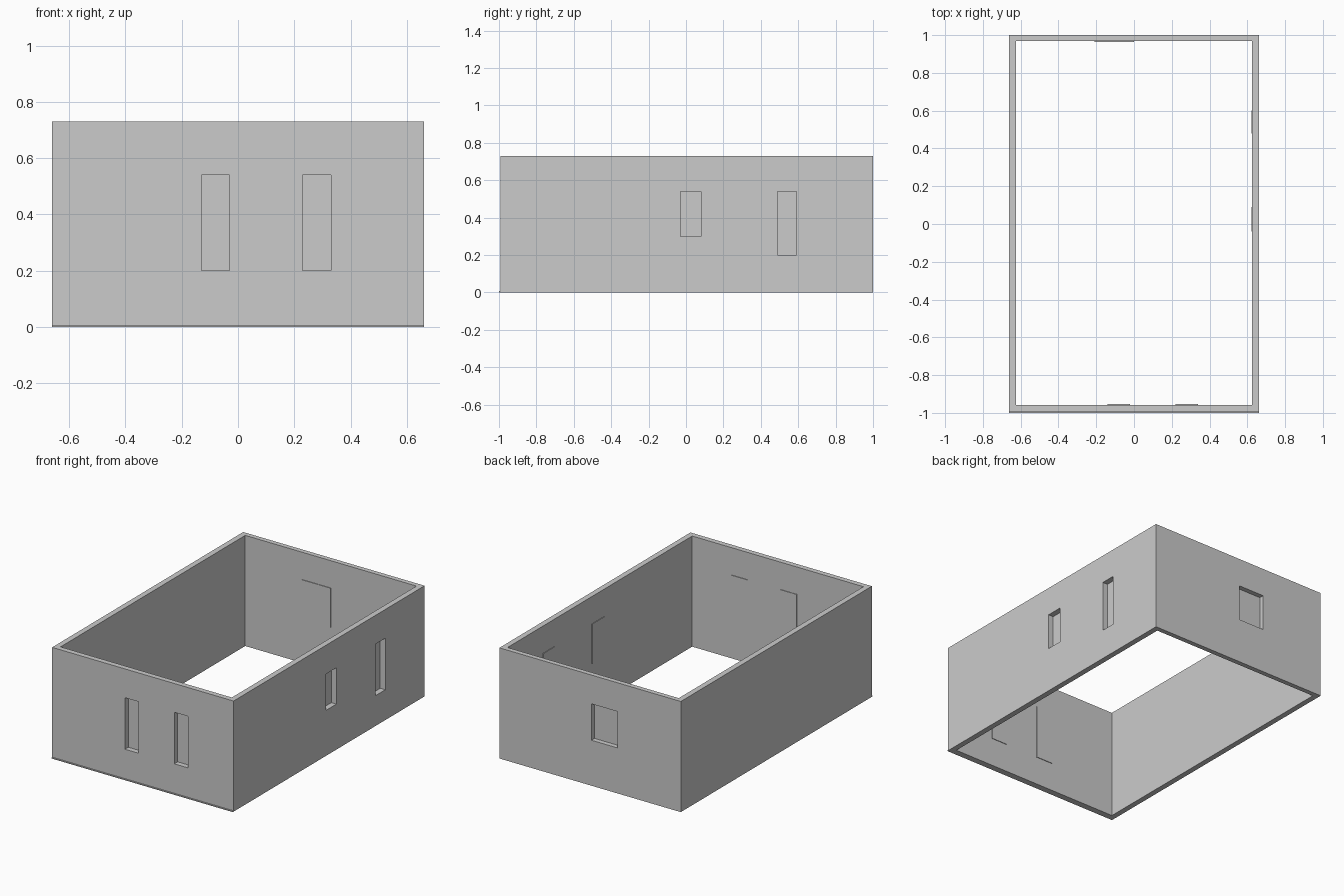
import bpy
from mathutils import Vector

default_cube = bpy.data.objects.get("Cube")
if default_cube:
    bpy.data.objects.remove(default_cube, do_unlink=True)

# One plain plaster grey
GREY = (0.6, 0.6, 0.6, 1.0)
plaster = bpy.data.materials.new("plaster_grey")
plaster.use_nodes = True
plaster.diffuse_color = GREY
plaster.node_tree.nodes["Principled BSDF"].inputs["Base Color"].default_value = GREY


def box(name, low, high):
    """Axis-aligned box between two corners."""
    low, high = Vector(low), Vector(high)
    bpy.ops.mesh.primitive_cube_add(size=1)
    obj = bpy.context.object
    obj.name = name
    for v in obj.data.vertices:
        v.co = [(a + b) / 2 + c * (b - a) for a, b, c in zip(low, high, v.co)]
    obj.data.materials.append(plaster)
    return obj


def cut(target, low, high):
    """Subtract a box from the target."""
    cutter = box("cutter", low, high)
    cutter.hide_render = True
    mod = target.modifiers.new("opening", "BOOLEAN")
    mod.operation = "DIFFERENCE"
    mod.solver = "EXACT"
    mod.object = cutter
    bpy.context.view_layer.objects.active = target
    bpy.ops.object.modifier_apply(modifier=mod.name)
    bpy.data.objects.remove(cutter, do_unlink=True)


# Overall sizes
X_OUT, X_IN = 0.662, 0.625
FRONT_OUT, FRONT_IN = -0.992, -0.957
BACK_IN, BACK_OUT = 0.968, 1.0
HEIGHT = 0.73
PANE, LAP = 0.004, 0.01

# Open-topped, open-bottomed walls
walls = box("walls", (-X_OUT, FRONT_OUT, 0), (X_OUT, BACK_OUT, HEIGHT))
cut(walls, (-X_IN, FRONT_IN, -1), (X_IN, BACK_IN, 1))

# Low lip along the foot of the front wall
box("front_base_lip", (-X_OUT, -1.0, 0), (X_OUT, FRONT_OUT, 0.006))

# Windows: name, wall axis, outside, inside, span along the wall, bottom, top
windows = [
    ("front_window_right", "y", FRONT_OUT, FRONT_IN, -0.13, -0.03, 0.2, 0.54),
    ("front_window_left", "y", FRONT_OUT, FRONT_IN, 0.23, 0.33, 0.2, 0.54),
    ("back_window", "y", BACK_OUT, BACK_IN, -0.2, -0.01, 0.3, 0.54),
    ("left_window_small", "x", X_OUT, X_IN, -0.03, 0.08, 0.3, 0.54),
    ("left_window_tall", "x", X_OUT, X_IN, 0.49, 0.59, 0.2, 0.54),
]


def corners(axis, d0, d1, s0, s1, z0, z1):
    d0, d1 = sorted((d0, d1))
    if axis == "y":
        return (s0, d0, z0), (s1, d1, z1)
    return (d0, s0, z0), (d1, s1, z1)


# Each opening goes through the wall and is closed by a pane on the room side
for name, axis, outer, inner, s0, s1, z0, z1 in windows:
    inward = 1 if inner > outer else -1
    cut(walls, *corners(axis, outer - inward * 0.05, inner + inward * 0.05,
                        s0, s1, z0, z1))
    box(name + "_pane", *corners(axis, inner, inner + inward * PANE,
                                 s0 - LAP, s1 + LAP, z0 - LAP, z1 + LAP))
